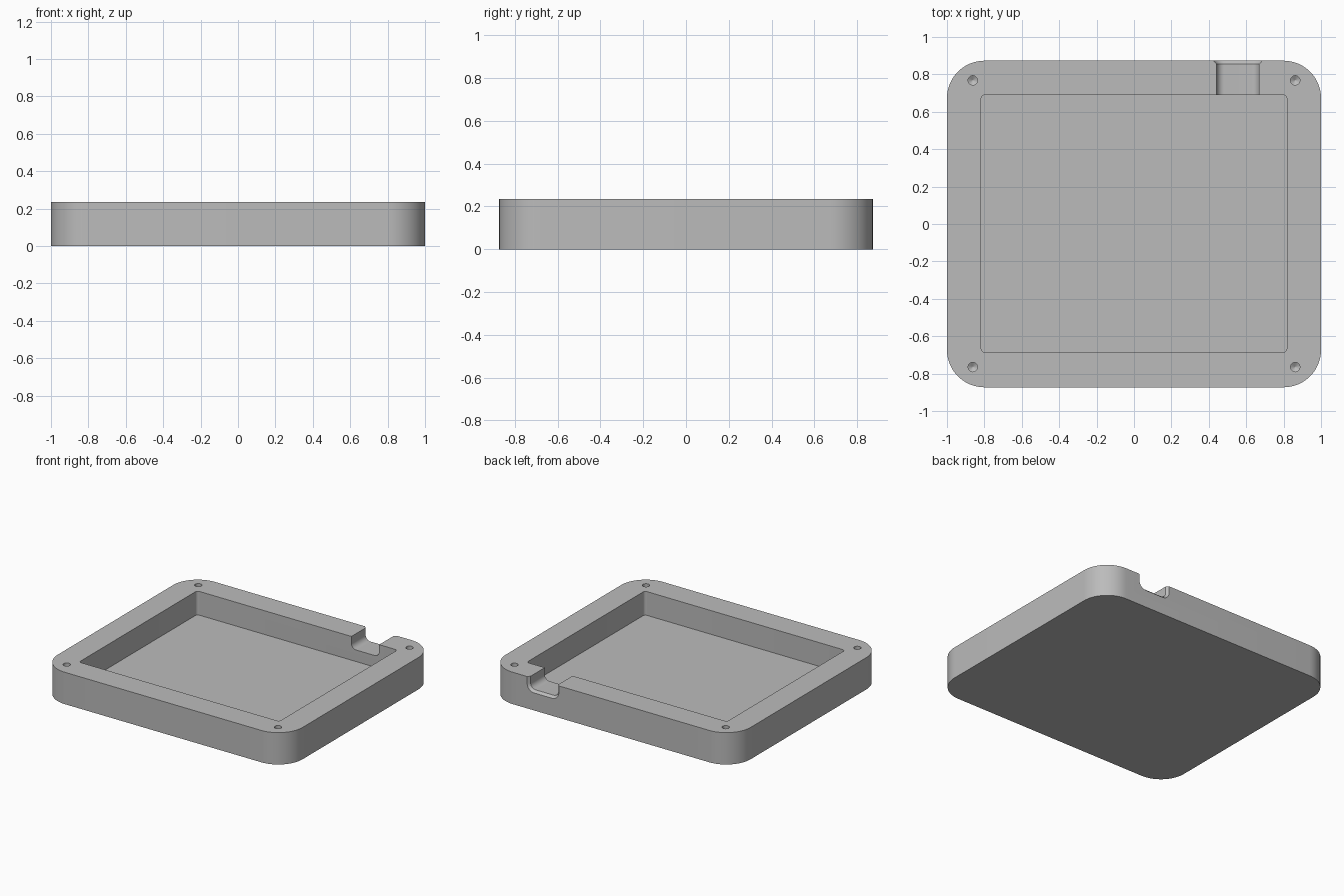
import bpy
import bmesh
from math import pi, cos, sin

if "Cube" in bpy.data.objects:
    bpy.data.objects.remove(bpy.data.objects["Cube"], do_unlink=True)

HEIGHT = 0.235
FLOOR = 0.06

grey = bpy.data.materials.new("Light grey plastic")
grey.use_nodes = True
colour = (0.5, 0.5, 0.5, 1)
grey.diffuse_color = colour
grey.node_tree.nodes["Principled BSDF"].inputs["Base Color"].default_value = colour


def rounded_rect(x0, x1, y0, y1, radii, steps=16):
    """Outline starting at the lower left; radii run counter-clockwise."""
    corners = [(x0, y0, 1, 1), (x1, y0, -1, 1), (x1, y1, -1, -1), (x0, y1, 1, -1)]
    points = []
    for i, ((x, y, sx, sy), r) in enumerate(zip(corners, radii)):
        if r == 0:
            points.append((x, y))
            continue
        for k in range(steps + 1):
            a = pi + (i + k / steps) * pi / 2
            points.append((x + sx * r + r * cos(a), y + sy * r + r * sin(a)))
    return points


def loft(name, rings):
    """Skin a stack of matching outlines and cap both ends."""
    bm = bmesh.new()
    loops = [[bm.verts.new(p) for p in ring] for ring in rings]
    for low, high in zip(loops, loops[1:]):
        for i in range(len(low)):
            j = (i + 1) % len(low)
            bm.faces.new((low[i], low[j], high[j], high[i]))
    bm.faces.new(loops[0][::-1])
    bm.faces.new(loops[-1])
    bmesh.ops.recalc_face_normals(bm, faces=bm.faces)
    mesh = bpy.data.meshes.new(name)
    bm.to_mesh(mesh)
    bm.free()
    mesh.materials.append(grey)
    obj = bpy.data.objects.new(name, mesh)
    bpy.context.collection.objects.link(obj)
    return obj


def prism(name, outline, z0, z1):
    return loft(name, [[(x, y, z) for x, y in outline] for z in (z0, z1)])


def cut(target, cutter):
    cutter.hide_render = True
    mod = target.modifiers.new("Cut", "BOOLEAN")
    mod.operation = "DIFFERENCE"
    mod.solver = "EXACT"
    mod.object = cutter
    bpy.context.view_layer.objects.active = target
    bpy.ops.object.modifier_apply(modifier=mod.name)
    bpy.data.objects.remove(cutter, do_unlink=True)


# Tray body with large rounded corners
tray = prism("case_tray", rounded_rect(-1, 1, -0.873, 0.873, [0.2] * 4), 0, HEIGHT)

# Main cavity
cut(tray, prism("cavity_cutter",
                rounded_rect(-0.817, 0.817, -0.686, 0.69, [0.02] * 4, 6), FLOOR, 0.4))

# Cable notch through the back wall, flared at its outer mouth
rings = []
for y, grow in ((0.6, 0), (0.855, 0), (0.891, 0.032)):
    r = 0.04 + grow
    outline = rounded_rect(0.442 - grow, 0.669 + grow, 0.145 - grow, 0.4, [r, r, 0, 0], 10)
    rings.append([(x, y, z) for x, z in outline])
cut(tray, loft("notch_cutter", rings))

# Screw holes with drilled, conical ends
for x in (-0.862, 0.862):
    for y in (-0.765, 0.768):
        rings = [[(x + r * cos(k * pi / 12), y + r * sin(k * pi / 12), z) for k in range(24)]
                 for r, z in ((0.002, 0.085), (0.025, 0.1), (0.025, 0.3))]
        cut(tray, loft("hole_cutter", rings))

bpy.ops.object.select_all(action="DESELECT")
tray.select_set(True)
bpy.context.view_layer.objects.active = tray
bpy.ops.object.shade_smooth_by_angle(angle=pi / 6)
